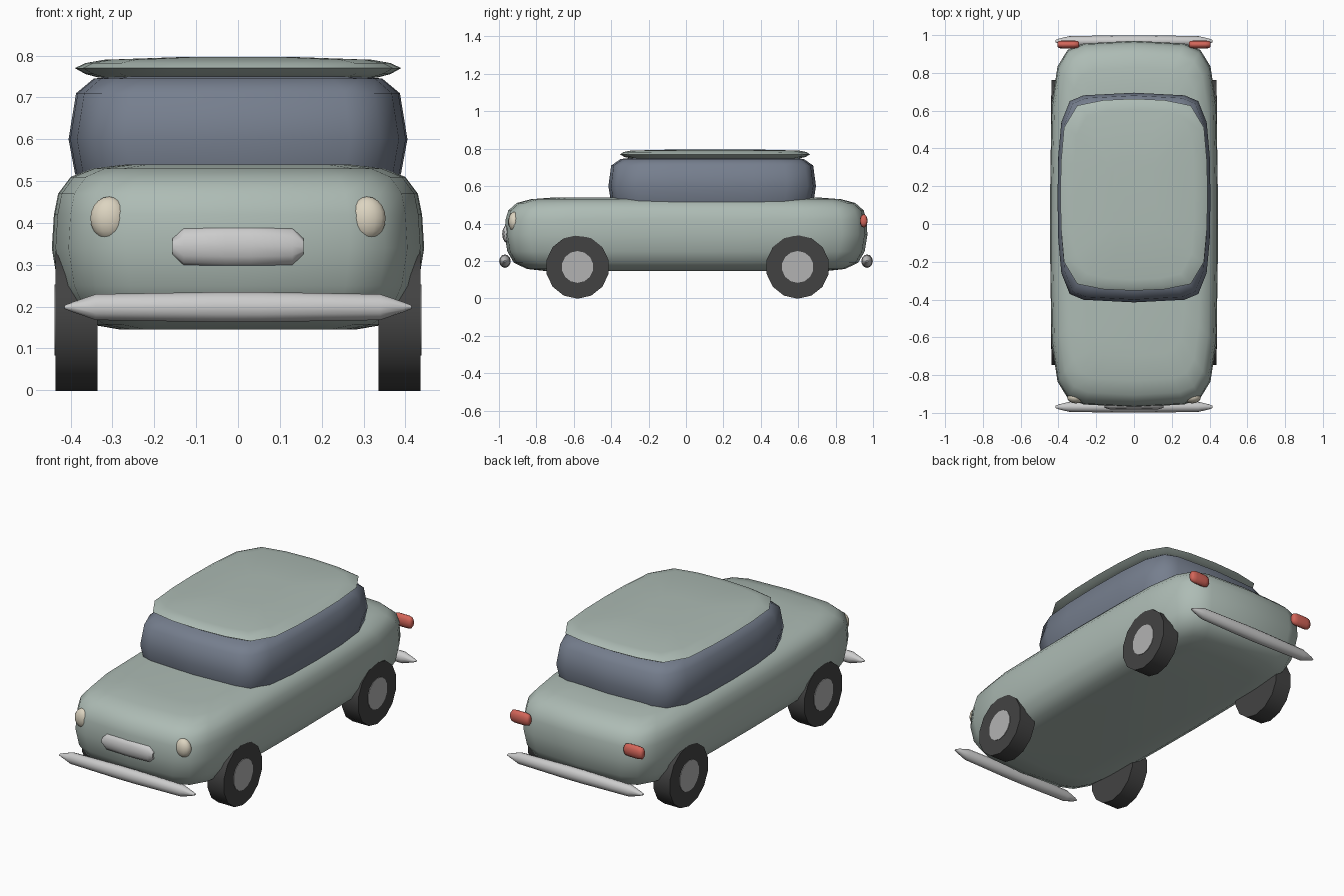
import bpy, bmesh, math
from mathutils import Vector, Matrix

if "Cube" in bpy.data.objects:
    bpy.data.objects.remove(bpy.data.objects["Cube"])


def paint(name, rgb):
    m = bpy.data.materials.new(name)
    m.diffuse_color = (*rgb, 1)
    m.use_nodes = True
    m.node_tree.nodes["Principled BSDF"].inputs["Base Color"].default_value = m.diffuse_color
    return m


PAINT = paint("paint", (0.42, 0.50, 0.46))
GLASS = paint("glass", (0.18, 0.21, 0.27))
RUBBER = paint("rubber", (0.055, 0.055, 0.055))
HUB = paint("hub", (0.45, 0.45, 0.45))
CREAM = paint("cream", (0.72, 0.66, 0.53))
RED = paint("red", (0.65, 0.13, 0.10))


def finish(name, bm, mat, angle):
    bmesh.ops.recalc_face_normals(bm, faces=bm.faces[:])
    me = bpy.data.meshes.new(name)
    bm.to_mesh(me)
    bm.free()
    ob = bpy.data.objects.new(name, me)
    bpy.context.collection.objects.link(ob)
    if mat:
        me.materials.append(mat)
    bpy.ops.object.select_all(action='DESELECT')
    bpy.context.view_layer.objects.active = ob
    ob.select_set(True)
    bpy.ops.object.shade_smooth_by_angle(angle=math.radians(angle))
    return ob


def loft(name, rings, mat, angle=60):
    """Skin a list of point rings and cap both ends."""
    bm = bmesh.new()
    vs = [[bm.verts.new(p) for p in r] for r in rings]
    n = len(vs[0])
    for a, b in zip(vs, vs[1:]):
        for i in range(n):
            j = (i + 1) % n
            bm.faces.new((a[i], a[j], b[j], b[i]))
    bm.faces.new(vs[0])
    bm.faces.new(vs[-1])
    return finish(name, bm, mat, angle)


def shell(name, quarter, levels, cy, mat):
    """Stack a four-way mirrored outline; levels are (z, half x, half y)."""
    q = quarter
    full = q + [(-x, y) for x, y in q[-2::-1]]
    full += [(x, -y) for x, y in full[-2:0:-1]]
    return loft(name, [[(x * hx, cy + y * hy, z) for x, y in full]
                       for z, hx, hy in levels], mat)


def bar(name, centre, stations, mat=None, n=12):
    """Elliptical bar along x; stations are (x, radius y, radius z)."""
    c = Vector(centre)
    stations = [(-x, a, b) for x, a, b in stations[::-1]] + stations
    t = [2 * math.pi * i / n for i in range(n)]
    return loft(name, [[c + Vector((x, ry * math.cos(k), rz * math.sin(k))) for k in t]
                       for x, ry, rz in stations], mat)


def disc(name, x, y, z, r, width, mat, n=14):
    bm = bmesh.new()
    bmesh.ops.create_cone(bm, cap_ends=True, segments=n, radius1=r, radius2=r, depth=width,
                          matrix=Matrix.Translation((x, y, z)) @ Matrix.Rotation(math.pi / 2, 4, 'Y')
                          @ Matrix.Rotation(math.pi / n, 4, 'Z'))
    return finish(name, bm, mat, 40)


# Body
shell("body", [(1, 0), (0.995, 0.3), (0.98, 0.65), (0.91, 0.86), (0.79, 0.95), (0.6, 0.985), (0, 1)],
      [(0.145, 0.28, 0.74), (0.157, 0.35, 0.85), (0.19, 0.40, 0.92), (0.25, 0.43, 0.955),
       (0.34, 0.445, 0.97), (0.42, 0.44, 0.965), (0.47, 0.43, 0.95), (0.51, 0.40, 0.905),
       (0.53, 0.35, 0.83), (0.54, 0.27, 0.70)], 0, PAINT)

# Cabin glass
shell("cabin_glass", [(1, 0), (0.99, 0.4), (0.95, 0.72), (0.84, 0.92), (0.66, 0.975), (0, 1)],
      [(0.46, 0.37, 0.52), (0.52, 0.39, 0.542), (0.60, 0.405, 0.555), (0.71, 0.387, 0.54),
       (0.745, 0.345, 0.49), (0.755, 0.25, 0.40)], 0.14, GLASS)

# Roof panel
shell("roof", [(1, 0), (0.99, 0.35), (0.95, 0.70), (0.77, 0.93), (0.42, 0.985), (0, 1)],
      [(0.748, 0.335, 0.45), (0.756, 0.365, 0.485), (0.770, 0.39, 0.508), (0.782, 0.365, 0.49),
       (0.790, 0.32, 0.45), (0.797, 0.12, 0.17)], 0.155, PAINT)

# Wheels with hub caps
for side, s in (("left", -1), ("right", 1)):
    for end, y in (("front", -0.58), ("rear", 0.597)):
        disc(f"{end}_{side}_wheel", s * 0.386, y, 0.168, 0.17, 0.10, RUBBER)
        disc(f"{end}_{side}_hub_cap", s * 0.389, y, 0.168, 0.085, 0.10, HUB)

# Bumpers
for end, y in (("front", -0.968), ("rear", 0.968)):
    bar(f"{end}_bumper", (0, y, 0.199),
        [(0.05, 0.031, 0.036), (0.34, 0.027, 0.031), (0.395, 0.014, 0.012), (0.415, 0.007, 0.004)])

# Grille
bar("grille", (0, -0.955, 0.344), [(0.03, 0.028, 0.049), (0.13, 0.026, 0.045), (0.156, 0.018, 0.021)])

# Headlights and tail lights
for side, s in (("left", -1), ("right", 1)):
    bm = bmesh.new()
    bmesh.ops.create_uvsphere(bm, u_segments=14, v_segments=10, radius=1,
                              matrix=Matrix.Translation((s * 0.308, -0.918, 0.411))
                              @ Matrix.Diagonal((0.046, 0.032, 0.052, 1)))
    finish(f"{side}_headlight", bm, CREAM, 60)
    bar(f"{side}_tail_light", (s * 0.348, 0.95, 0.414),
        [(0.03, 0.021, 0.036), (0.05, 0.019, 0.031), (0.058, 0.012, 0.02)], RED)
